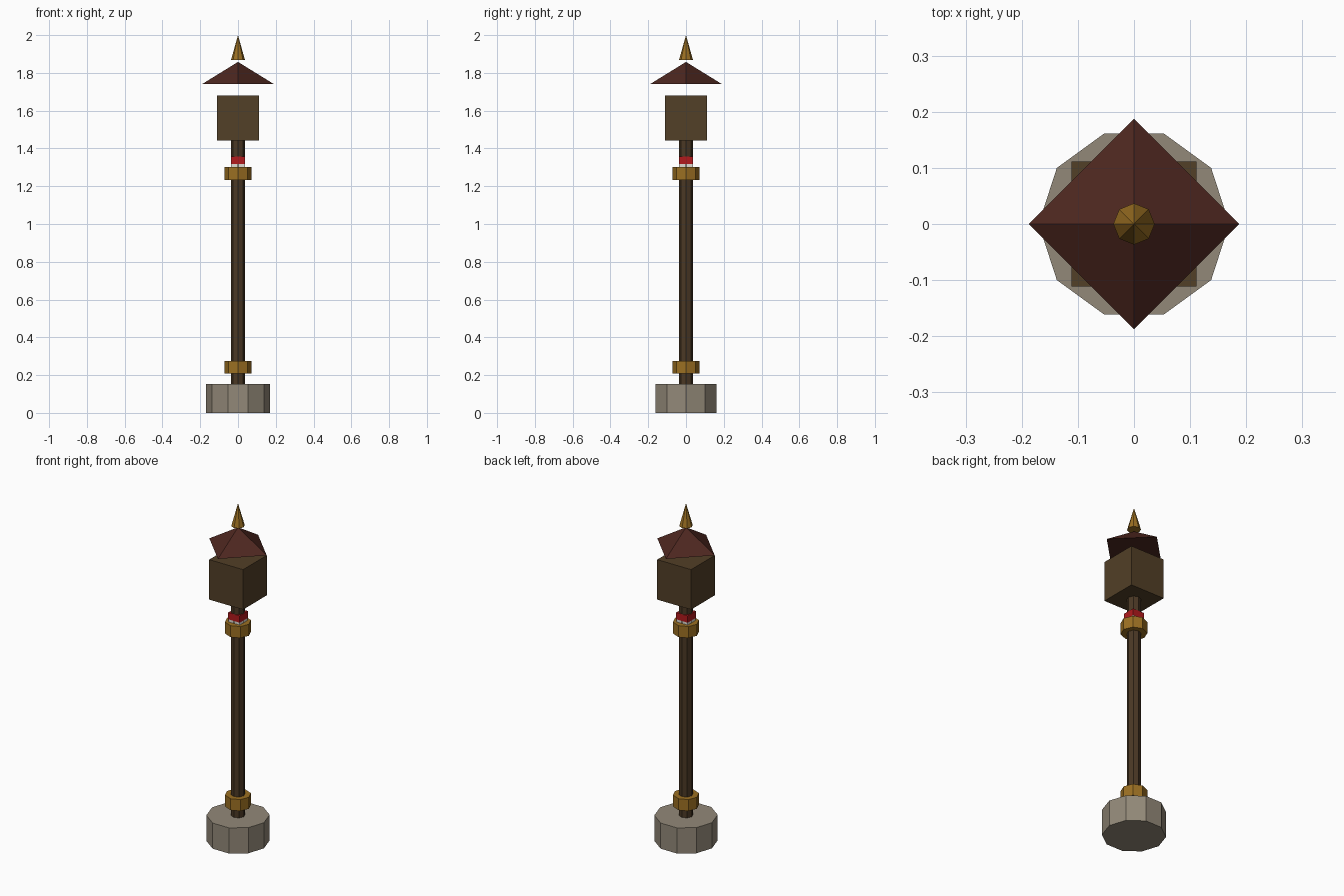
import bpy, bmesh, math

if "Cube" in bpy.data.objects:
    bpy.data.objects.remove(bpy.data.objects["Cube"])


def material(name, color):
    m = bpy.data.materials.new(name)
    m.diffuse_color = (*color, 1)
    m.use_nodes = True
    m.node_tree.nodes["Principled BSDF"].inputs["Base Color"].default_value = m.diffuse_color
    return m


WOOD = material("wood", (0.07, 0.04, 0.018))
PANEL = material("panel", (0.085, 0.05, 0.02))
BRASS = material("brass", (0.33, 0.16, 0.016))
STONE = material("stone", (0.29, 0.25, 0.19))
ROOF = material("roof", (0.075, 0.02, 0.014))
RED = material("red", (0.45, 0.01, 0.012))
PALE = material("pale", (0.75, 0.72, 0.65))


def prism(name, sides, r1, r2, z0, z1, mat, turn=0.0):
    """Flat-sided column or cone with its first corner at the given angle."""
    bm = bmesh.new()

    def ring(r, z):
        return [bm.verts.new((r * math.cos(turn + math.tau * i / sides),
                              r * math.sin(turn + math.tau * i / sides), z))
                for i in range(sides)]

    low = ring(r1, z0)
    bm.faces.new(low[::-1])
    if r2 > 0:
        high = ring(r2, z1)
        bm.faces.new(high)
        for i in range(sides):
            j = (i + 1) % sides
            bm.faces.new((low[i], low[j], high[j], high[i]))
    else:
        tip = bm.verts.new((0, 0, z1))
        for i in range(sides):
            bm.faces.new((low[i], low[(i + 1) % sides], tip))
    mesh = bpy.data.meshes.new(name)
    bm.to_mesh(mesh)
    bm.free()
    mesh.materials.append(mat)
    ob = bpy.data.objects.new(name, mesh)
    bpy.context.collection.objects.link(ob)
    return ob


def box(name, half, z0, z1, mat):
    r = half * math.sqrt(2)
    return prism(name, 4, r, r, z0, z1, mat, math.pi / 4)


# Stone foot and pole
prism("stone_base", 10, 0.17, 0.17, 0, 0.152, STONE)
prism("pole", 8, 0.038, 0.038, 0.15, 1.445, WOOD)

# Brass collars
for name, z in (("lower_collar", 0.208), ("upper_collar", 1.234)):
    prism(name, 8, 0.071, 0.071, z, z + 0.068, BRASS)

# Pale and red bands above the upper collar
box("pale_band", 0.037, 1.302, 1.317, PALE)
box("red_band", 0.038, 1.317, 1.357, RED)

# Lantern box, floating roof and finial
box("lantern_box", 0.111, 1.442, 1.679, PANEL)
prism("roof", 4, 0.188, 0, 1.742, 1.858, ROOF)
prism("finial", 8, 0.037, 0, 1.868, 2.0, BRASS)
